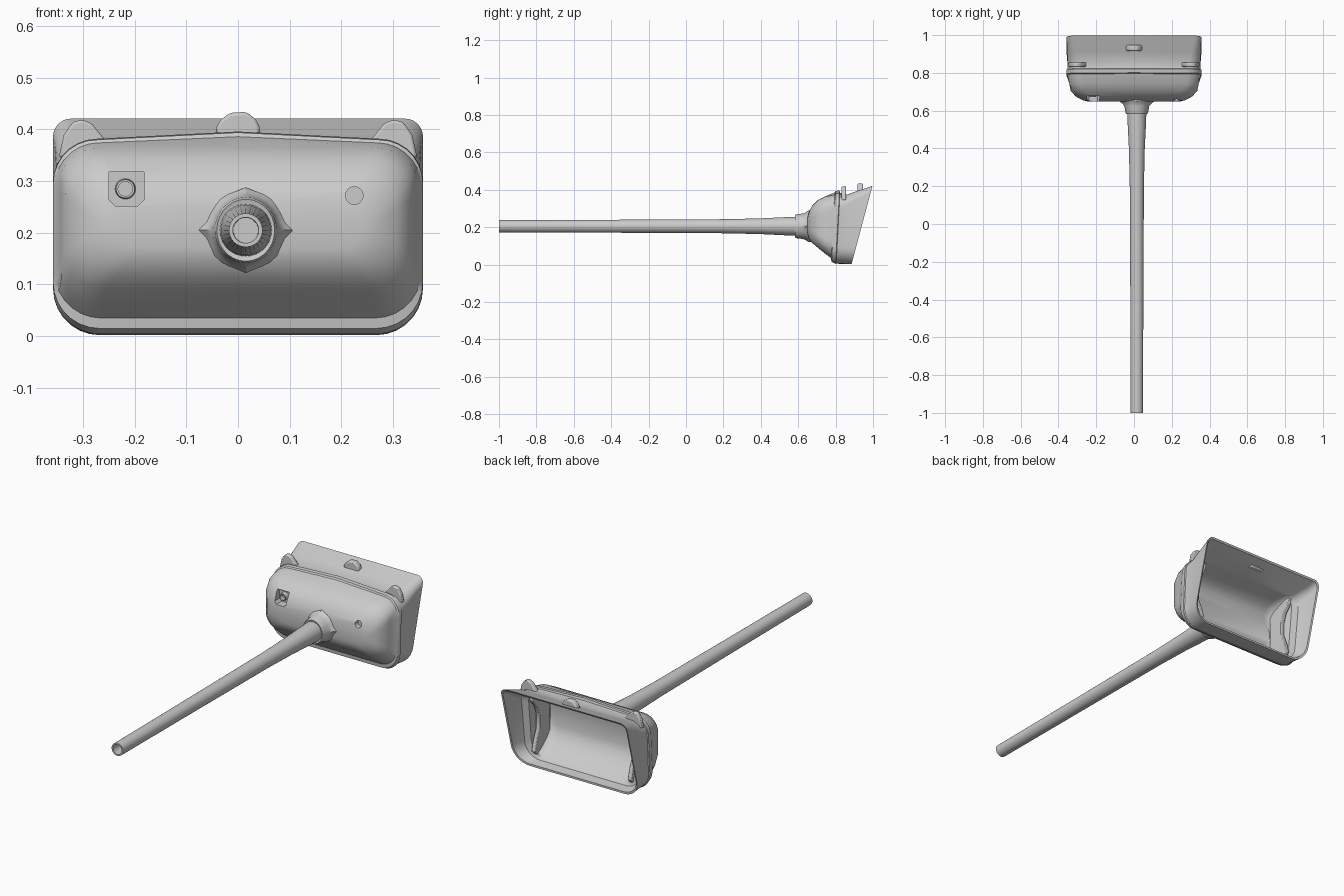
import bpy, bmesh, math

if "Cube" in bpy.data.objects:
    bpy.data.objects.remove(bpy.data.objects["Cube"])

grey = bpy.data.materials.new("plain grey")
grey.diffuse_color = (0.6, 0.6, 0.6, 1)
grey.use_nodes = True
grey.node_tree.nodes["Principled BSDF"].inputs["Base Color"].default_value = grey.diffuse_color

CX, CZ = 0.015, 0.205   # axis of the pole


def finish(name, bm, angle=35, bevel=0.0, mirror=False):
    bmesh.ops.recalc_face_normals(bm, faces=bm.faces[:])
    me = bpy.data.meshes.new(name)
    bm.to_mesh(me)
    bm.free()
    me.materials.append(grey)
    ob = bpy.data.objects.new(name, me)
    bpy.context.collection.objects.link(ob)
    if bevel:
        m = ob.modifiers.new("bevel", 'BEVEL')
        m.width, m.segments = bevel, 2
    if mirror:
        ob.modifiers.new("mirror", 'MIRROR')
    smooth(ob, angle)
    return ob


def smooth(ob, angle):
    bpy.ops.object.select_all(action='DESELECT')
    ob.select_set(True)
    bpy.context.view_layer.objects.active = ob
    bpy.ops.object.shade_smooth_by_angle(angle=math.radians(angle))


def loft(rings, closed=False):
    bm = bmesh.new()
    loops = [[bm.verts.new(p) for p in r] for r in rings]
    pairs = list(zip(loops, loops[1:]))
    if closed:
        pairs.append((loops[-1], loops[0]))
    for a, b in pairs:
        n = len(a)
        for i in range(n):
            j = (i + 1) % n
            bm.faces.new((a[i], a[j], b[j], b[i]))
    if not closed:
        bm.faces.new(loops[0])
        bm.faces.new(loops[-1])
    return bm


def prism(points, offset):
    bm = bmesh.new()
    f = bm.faces.new([bm.verts.new(p) for p in points])
    r = bmesh.ops.extrude_face_region(bm, geom=[f])
    bmesh.ops.translate(bm, vec=offset, verts=[v for v in r["geom"] if isinstance(v, bmesh.types.BMVert)])
    return bm


def circle(x, y, z, r, n=28):
    return [(x + r * math.cos(2 * math.pi * i / n), y, z + r * math.sin(2 * math.pi * i / n)) for i in range(n)]


def head_ring(yb, yt, z0, z1, hw, rt, rb, peak=0.0, seg=7):
    """Rounded rectangle on a slanted plane, optionally peaked at the top centre."""
    rt, rb = min(rt, (z1 - z0) / 2), min(rb, (z1 - z0) / 2)
    pts = []
    corners = [(hw - rt, z1 - rt, rt), (rt - hw, z1 - rt, rt), (rb - hw, z0 + rb, rb), (hw - rb, z0 + rb, rb)]
    for k, (cx, cz, r) in enumerate(corners):
        for i in range(seg + 1):
            a = math.pi / 2 * (k + i / seg)
            pts.append((cx + r * math.cos(a), cz + r * math.sin(a)))
        if k == 0:
            pts.append((0, z1 + peak))
        if k == 2:
            pts.append((0, z0))
    out = []
    for x, z in pts:
        y = yb + (yt - yb) * (z - z0) / (z1 - z0)
        lim = 0.354 - 0.2 * max(0, 0.80 - y) if y < 0.77 else 1   # flattened ends
        out.append((max(-lim, min(lim, x)), y, z))
    return out


# Head: outer skin from front to rim, then back inside to the hollow floor
outer = [
    (.648, .648, .170, .250, .240, .04, .04),
    (.655, .655, .145, .280, .270, .06, .06),
    (.675, .675, .115, .315, .308, .07, .07),
    (.705, .705, .090, .345, .336, .08, .08),
    (.740, .745, .062, .365, .352, .085, .085),
    (.775, .795, .035, .374, .355, .085, .09, .012),
    (.778, .800, .015, .380, .358, .085, .09, .014),
    (.800, .820, .004, .382, .358, .085, .09, .014),
    (.803, .823, .006, .376, .353, .075, .09, .008),
    (.820, .860, .004, .374, .351, .06, .09),
    (.840, .910, .004, .392, .353, .05, .09),
    (.865, .960, .002, .408, .355, .04, .09),
    (.885, .997, .002, .421, .358, .035, .09)]
inner = [
    (.885, .992, .012, .412, .350, .03, .085),
    (.862, .950, .014, .394, .344, .035, .085),
    (.835, .875, .018, .364, .325, .05, .08),
    (.825, .860, .030, .360, .295, .05, .08),
    (.790, .810, .050, .352, .285, .06, .07),
    (.750, .752, .085, .336, .278, .06, .06),
    (.724, .724, .120, .305, .274, .05, .05),
    (.714, .714, .155, .268, .270, .04, .04)]
head = finish("head_shell", loft([head_ring(*r) for r in outer + inner]))

# Square pocket and round recess cut into the front of the head
x0, x1, z0, z1 = -.25, -.182, .252, .318
cut_box = finish("pocket_cutter", prism([(x0, .55, z0 + .012), (x0 + .012, .55, z0), (x1 - .012, .55, z0),
                 (x1, .55, z0 + .012), (x1, .55, z1), (x0, .55, z1)], (0, .145, 0)))
cut_hole = finish("recess_cutter", loft([circle(.225, .55, .272, .017), circle(.225, .676, .272, .017)]))
for c in (cut_box, cut_hole):
    c.hide_render = True
    m = head.modifiers.new("cut", 'BOOLEAN')
    m.operation, m.object, m.solver = 'DIFFERENCE', c, 'EXACT'
    bpy.context.view_layer.objects.active = head
    bpy.ops.object.modifier_apply(modifier=m.name)
    bpy.data.objects.remove(c)
smooth(head, 35)

# Ring boss in the pocket
finish("pocket_boss", loft([circle(-.218, y, .285, r) for y, r in
       ((.698, .02), (.672, .018), (.672, .014), (.698, .014))], closed=True))


# Collar: round at the pole, blending to an eye shape on the head
def eye(y, w, h, blend, n=28):
    pts = []
    for i in range(n):
        a = 2 * math.pi * i / n
        c, s = math.cos(a), math.sin(a)
        k = 1 / (abs(c) + abs(s))
        k = 1 + (max(k, .82) - 1) * blend
        pts.append((CX + w * c * k, y, CZ + h * s * (1 + (k - 1) * .4)))
    return pts


finish("collar", loft([eye(.585, .050, .050, 0), eye(.582, .056, .060, 0), eye(.592, .060, .064, 0),
                       eye(.625, .066, .068, .3), eye(.640, .080, .074, .8),
                       eye(.652, .096, .083, 1), eye(.680, .096, .083, 1)]), angle=30)

# Hollow tapered pole
pole = [(-1, .0325), (-.4, .0345), (.2, .0375), (.4, .042), (.52, .048), (.60, .051)]
rings = [circle(CX, -.85, CZ, .024), circle(CX, -1, CZ, .025)]
rings += [circle(CX, y, CZ, r) for y, r in pole]
finish("pole", loft(rings))

# Clip tabs on the top of the head
side = [(.245, .365), (.268, .393), (.283, .412), (.302, .419), (.320, .414), (.337, .390), (.347, .345)]
finish("side_tab", prism([(x, .832, z) for x, z in side], (0, .024, 0)), bevel=.005, mirror=True)
mid = [(-.042, .384), (-.042, .404), (-.034, .418), (-.016, .432), (.016, .434), (.034, .420), (.042, .405), (.042, .384)]
finish("centre_tab", prism([(x, .917, z) for x, z in mid], (0, .03, 0)), bevel=.006)

# Wavy cheek plates at the ends of the hollow
cheek = [(.725, .13), (.725, .30), (.76, .335), (.81, .35), (.868, .355), (.866, .325), (.830, .285), (.812, .235),
         (.812, .170), (.835, .115), (.850, .060), (.825, .035), (.785, .055), (.750, .09)]
finish("cheek_plate", prism([(.262, y, z) for y, z in cheek], (.022, 0, 0)), bevel=.004, mirror=True)
